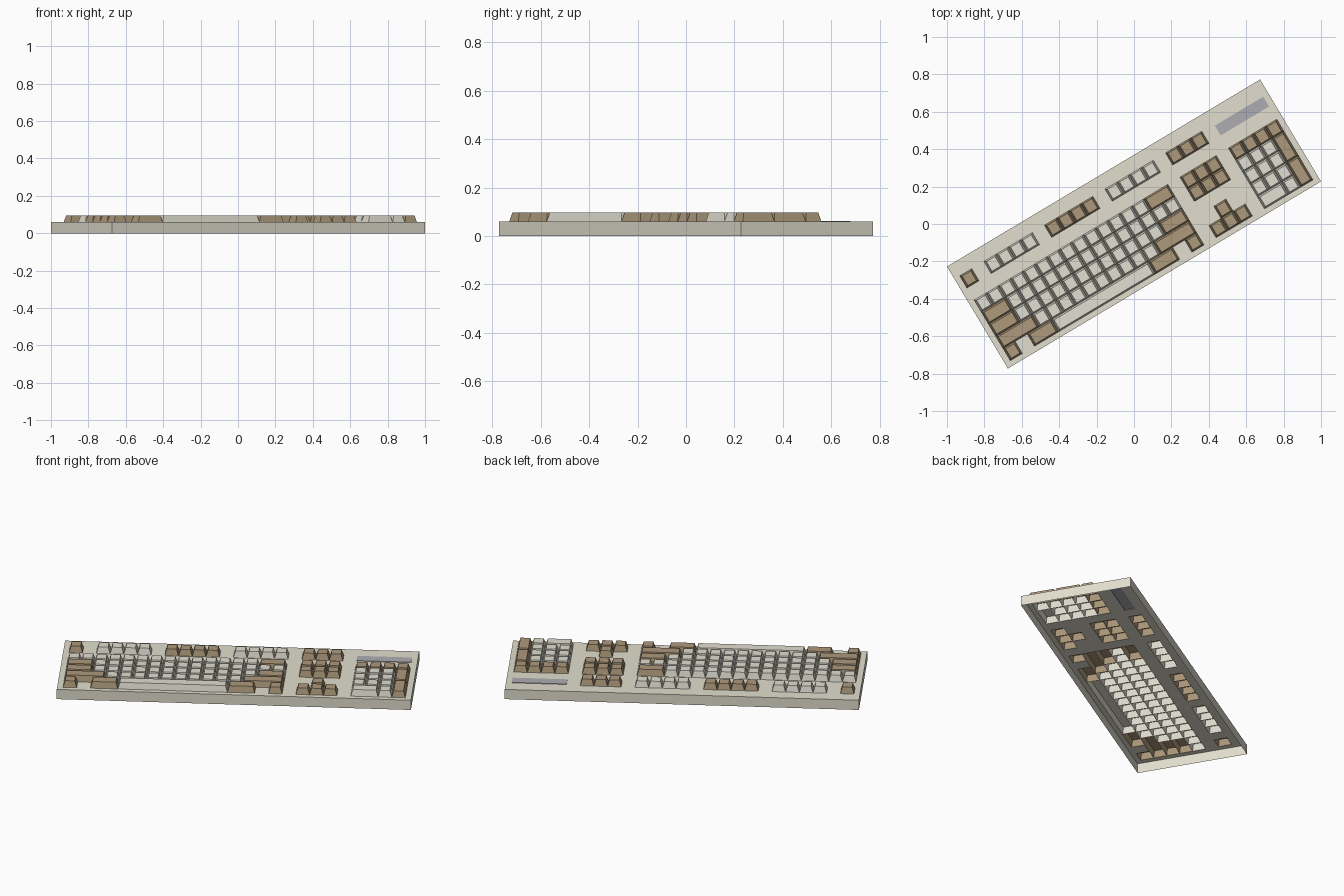
import bpy, bmesh
from math import radians
from mathutils import Matrix

if "Cube" in bpy.data.objects:
    bpy.data.objects.remove(bpy.data.objects["Cube"])

L, W, TOP, KEY_TOP = 1.95, 0.635, 0.059, 0.096
P = 0.0754                      # key pitch
U0, V0 = -12.5 * P, -0.288      # front left corner of the key grid
TURN = Matrix.Rotation(radians(30.85), 4, 'Z')


def material(name, rgb):
    m = bpy.data.materials.new(name)
    m.diffuse_color = (*rgb, 1)
    m.use_nodes = True
    m.node_tree.nodes["Principled BSDF"].inputs["Base Color"].default_value = m.diffuse_color
    return m


BEIGE = material("case_beige", (0.76, 0.73, 0.62))
LIGHT = material("key_light", (0.76, 0.74, 0.64))
BROWN = material("key_brown", (0.42, 0.32, 0.2))
GREY = material("panel_grey", (0.42, 0.42, 0.45))


def finish(bm, name, mat):
    bm.transform(TURN)
    mesh = bpy.data.meshes.new(name)
    bm.to_mesh(mesh)
    bm.free()
    mesh.materials.append(mat)
    bpy.context.collection.objects.link(bpy.data.objects.new(name, mesh))


def shell(bm, rect, z0, z1, du, dv):
    """Tapered cap, open underneath."""
    a, b, c, d = rect
    low = [bm.verts.new(p) for p in ((a, b, z0), (c, b, z0), (c, d, z0), (a, d, z0))]
    high = [bm.verts.new(p) for p in ((a + du, b + dv, z1), (c - du, b + dv, z1),
                                      (c - du, d - dv, z1), (a + du, d - dv, z1))]
    bm.faces.new(high)
    for i in range(4):
        j = (i + 1) % 4
        bm.faces.new((low[i], low[j], high[j], high[i]))


def row(col, r, n, w=1, h=1):
    """n keys of w by h cells, starting at a column of row r."""
    return [(col + i * w, r, w, h) for i in range(n)]


groups = [
    # main block
    ("main_letter_keys", LIGHT, row(0, 4, 14) + row(2, 3, 14) + row(2, 2, 12) + row(3, 1, 10)),
    ("space_bar", LIGHT, row(4, 0, 1, 8)),
    ("main_modifier_keys", BROWN,
     row(14, 4, 1, 2) + row(0, 3, 1, 2) + row(0, 2, 1, 2) + row(14, 2, 1, 2)
     + row(0, 1, 1, 3) + row(13, 1, 1, 3) + row(0, 0, 1) + row(2, 0, 1, 2)
     + row(12, 0, 1, 2) + row(15, 0, 1)),
    # function row
    ("escape_key", BROWN, row(0, 6, 1)),
    ("function_keys_left", LIGHT, row(2, 6, 4)),
    ("function_keys_middle", BROWN, row(7, 6, 4)),
    ("function_keys_right", LIGHT, row(12, 6, 4)),
    ("system_keys", BROWN, row(17, 6, 3)),
    # navigation and arrows
    ("navigation_keys", BROWN, row(17, 4, 3) + row(17, 3, 3)),
    ("arrow_keys", BROWN, row(18, 1, 1) + row(17, 0, 3)),
    # number pad
    ("pad_number_keys", LIGHT,
     row(21, 3, 3) + row(21, 2, 3) + row(21, 1, 3) + row(21, 0, 1, 2) + row(23, 0, 1)),
    ("pad_operator_keys", BROWN, row(21, 4, 4) + row(24, 2, 1, 1, 2) + row(24, 0, 1, 1, 2)),
]

# key caps
holes = []
for name, mat, keys in groups:
    bm = bmesh.new()
    for c, r, w, h in keys:
        rect = tuple(round(x, 5) for x in (U0 + c * P, V0 + r * P,
                                           U0 + (c + w) * P, V0 + (r + h) * P))
        holes.append(rect)
        shell(bm, rect, TOP, KEY_TOP, 0.011, 0.008)
    finish(bm, name, mat)

# indicator light panel
rect = (round(U0 + 21 * P, 5), 0.169, round(U0 + 25 * P, 5), 0.23)
holes.append(rect)
bm = bmesh.new()
shell(bm, rect, TOP, TOP + 0.003, 0, 0)
finish(bm, "indicator_panel", GREY)

# case: pierced top plate and four walls, open underneath
bm = bmesh.new()
us = sorted({-L / 2, L / 2} | {x for h in holes for x in (h[0], h[2])})
vs = sorted({-W / 2, W / 2} | {x for h in holes for x in (h[1], h[3])})
grid = [[bm.verts.new((u, v, TOP)) for v in vs] for u in us]
for i in range(len(us) - 1):
    for j in range(len(vs) - 1):
        u, v = (us[i] + us[i + 1]) / 2, (vs[j] + vs[j + 1]) / 2
        if not any(a < u < c and b < v < d for a, b, c, d in holes):
            bm.faces.new((grid[i][j], grid[i + 1][j], grid[i + 1][j + 1], grid[i][j + 1]))
bmesh.ops.delete(bm, geom=[v for v in bm.verts if not v.link_faces], context='VERTS')
bmesh.ops.dissolve_limit(bm, angle_limit=0.01, verts=bm.verts[:], edges=bm.edges[:])
corners = [(-L / 2, -W / 2), (L / 2, -W / 2), (L / 2, W / 2), (-L / 2, W / 2)]
for i in range(4):
    (a, b), (c, d) = corners[i], corners[(i + 1) % 4]
    bm.faces.new([bm.verts.new(p) for p in ((a, b, 0), (c, d, 0), (c, d, TOP), (a, b, TOP))])
finish(bm, "case", BEIGE)
